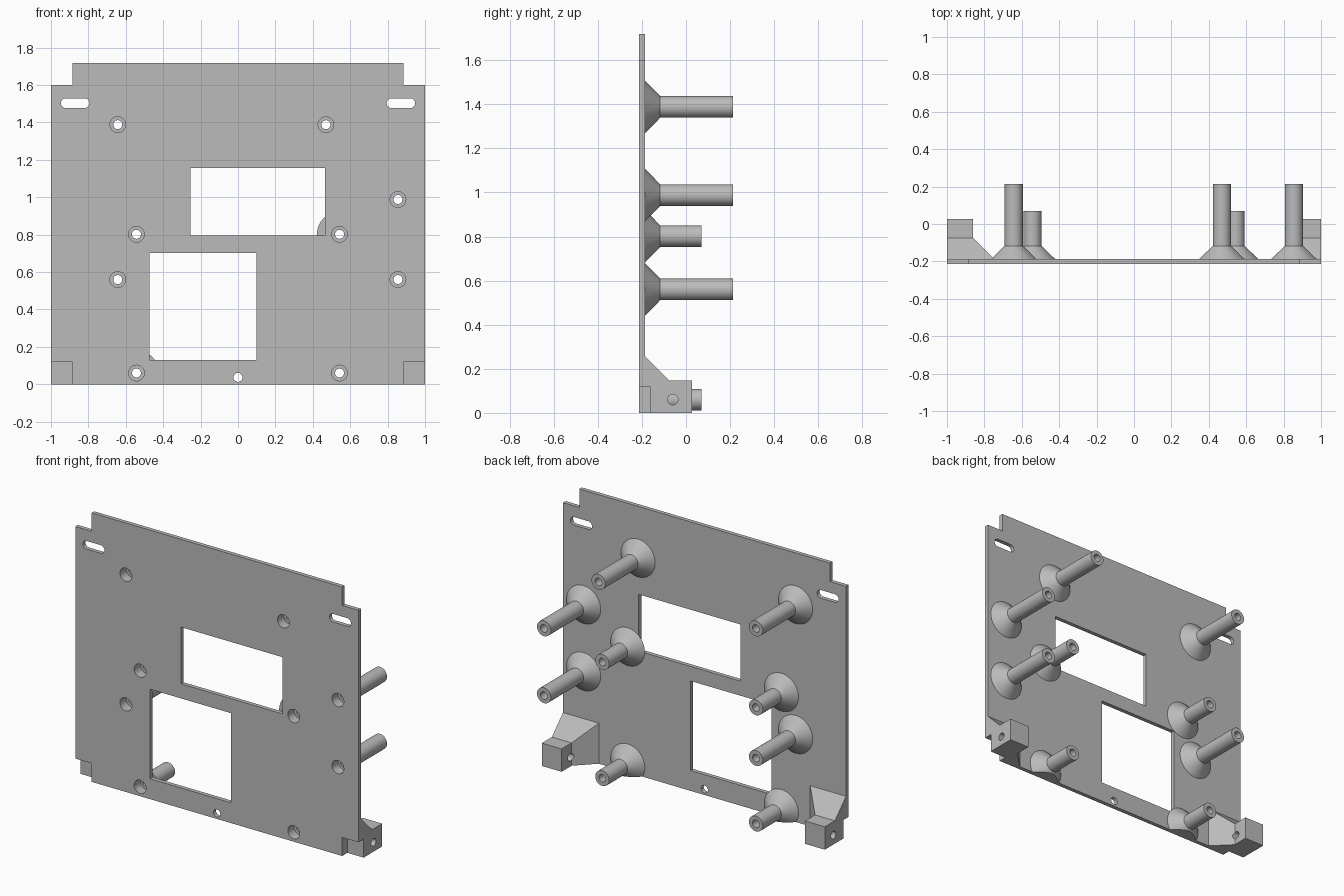
import bpy, bmesh, math
from mathutils import Matrix, Vector

cube = bpy.data.objects.get("Cube")
if cube:
    bpy.data.objects.remove(cube, do_unlink=True)

FRONT, BACK = -0.213, -0.187      # plate faces
BORE, SINK = 0.024, 0.042         # screw hole and head recess radii
SEGS = 48

grey = bpy.data.materials.new("plain grey")
grey.use_nodes = True
grey.diffuse_color = (0.5, 0.5, 0.5, 1)
grey.node_tree.nodes["Principled BSDF"].inputs["Base Color"].default_value = (0.5, 0.5, 0.5, 1)


def finish(name, bm):
    bmesh.ops.recalc_face_normals(bm, faces=bm.faces)
    mesh = bpy.data.meshes.new(name)
    bm.to_mesh(mesh)
    bm.free()
    mesh.materials.append(grey)
    obj = bpy.data.objects.new(name, mesh)
    bpy.context.collection.objects.link(obj)
    return obj


def activate(obj):
    bpy.ops.object.select_all(action='DESELECT')
    obj.select_set(True)
    bpy.context.view_layer.objects.active = obj


def cut(obj, cutter):
    cutter.hide_render = True
    activate(obj)
    mod = obj.modifiers.new("cut", 'BOOLEAN')
    mod.operation, mod.solver, mod.object = 'DIFFERENCE', 'EXACT', cutter
    bpy.ops.object.modifier_apply(modifier=mod.name)
    bpy.data.objects.remove(cutter, do_unlink=True)


def circle(cx, cz, r):
    return slot(cx, cz, 0, r)


def slot(cx, cz, half, r):
    # Round-ended outline; half is the distance from centre to each end arc
    pts = []
    for i in range(SEGS):
        a = math.tau * (i + 0.5) / SEGS
        pts.append((cx + math.copysign(half, math.cos(a)) + r * math.cos(a), cz + r * math.sin(a)))
    return pts


def rect(x0, x1, z0, z1):
    return [(x0, z0), (x1, z0), (x1, z1), (x0, z1)]


# Standoff positions, grouped by the y of their tips
long_posts = [(-0.643, 1.388), (0.47, 1.388), (0.855, 0.988), (0.855, 0.56), (-0.643, 0.56)]
short_posts = [(s * 0.543, z) for s in (-1, 1) for z in (0.802, 0.06)]
posts = [(x, z, 0.213) for x, z in long_posts] + [(x, z, 0.07) for x, z in short_posts]

# Mounting plate: stepped outline with windows, slots and holes
half_outline = [(0.885, 0), (0.885, 0.118), (1, 0.118), (1, 1.6), (0.885, 1.6), (0.885, 1.718)]
outline = half_outline + [(-x, z) for x, z in reversed(half_outline)]
loops = [outline, rect(-0.253, 0.465, 0.795, 1.157), rect(-0.473, 0.098, 0.13, 0.702),
         circle(0, 0.037, BORE)]
loops += [slot(s * 0.871, 1.503, 0.05, 0.026) for s in (-1, 1)]
loops += [circle(x, z, SINK) for x, z, tip in posts]
curve = bpy.data.curves.new("mounting_plate", 'CURVE')
curve.dimensions, curve.fill_mode = '2D', 'BOTH'
curve.extrude = (BACK - FRONT) / 2
for loop in loops:
    spline = curve.splines.new('POLY')
    spline.points.add(len(loop) - 1)
    for p, (x, z) in zip(spline.points, loop):
        p.co = (x, z, 0, 1)
    spline.use_cyclic_u = True
curve.materials.append(grey)
plate = bpy.data.objects.new("mounting_plate", curve)
bpy.context.collection.objects.link(plate)
plate.rotation_euler.x = math.pi / 2
plate.location.y = (FRONT + BACK) / 2
activate(plate)
bpy.ops.object.convert(target='MESH')
bpy.ops.object.shade_smooth_by_angle(angle=math.radians(30))


# Standoffs: lathed tubes with flared feet, trimmed at the floor
def standoff(name, cx, cz, tip):
    seat = BACK + 0.037
    profile = [(0.121, BACK), (0.049, -0.117), (0.049, tip), (BORE, tip),
               (BORE, seat), (SINK, seat), (SINK, BACK)]
    bm = bmesh.new()
    rings = []
    for i in range(SEGS):
        a = math.tau * (i + 0.5) / SEGS
        rings.append([bm.verts.new((cx + r * math.cos(a), y, cz + r * math.sin(a))) for r, y in profile])
    n = len(profile)
    for i in range(SEGS):
        a, b = rings[i], rings[(i + 1) % SEGS]
        for j in range(n):
            k = (j + 1) % n
            bm.faces.new((a[j], a[k], b[k], b[j]))
    if cz < 0.12:
        cutting = bmesh.ops.bisect_plane(bm, geom=bm.verts[:] + bm.edges[:] + bm.faces[:],
                                         plane_co=(0, 0, 0), plane_no=(0, 0, 1), clear_inner=True)
        edges = [e for e in cutting["geom_cut"] if isinstance(e, bmesh.types.BMEdge)]
        bmesh.ops.contextual_create(bm, geom=edges)
    obj = finish(name, bm)
    activate(obj)
    bpy.ops.object.shade_smooth_by_angle(angle=math.radians(30))


for i, (x, z, tip) in enumerate(posts):
    standoff(f"standoff_{i + 1}", x, z, tip)


# Corner brackets: block flaring into the plate, with front notch and cross hole
def bracket(name, side):
    bm = bmesh.new()
    sections = []
    for y, inner, top in ((BACK, 0.747, 0.259), (-0.074, 0.86, 0.146), (0.027, 0.86, 0.146)):
        sections.append([bm.verts.new((side * x, y, z)) for x, z in rect(inner, 1, 0, top)])
    for a, b in zip(sections, sections[1:]):
        for j in range(4):
            k = (j + 1) % 4
            bm.faces.new((a[j], a[k], b[k], b[j]))
    bm.faces.new(sections[0])
    bm.faces.new(sections[-1])
    obj = finish(name, bm)

    notch = bmesh.new()
    bmesh.ops.create_cube(notch, size=1)
    bmesh.ops.scale(notch, vec=(0.23, 0.2, 0.236), verts=notch.verts)
    bmesh.ops.translate(notch, vec=(side, -0.26, 0), verts=notch.verts)
    cut(obj, finish("notch_cutter", notch))

    hole = bmesh.new()
    place = Matrix.Translation(Vector((side * 0.9, -0.06, 0.06))) @ Matrix.Rotation(math.pi / 2, 4, 'Y')
    bmesh.ops.create_cone(hole, cap_ends=True, segments=32, radius1=BORE, radius2=BORE,
                          depth=0.5, matrix=place)
    cut(obj, finish("hole_cutter", hole))
    activate(obj)
    bpy.ops.object.shade_smooth_by_angle(angle=math.radians(30))


bracket("left_bracket", 1)
bracket("right_bracket", -1)
